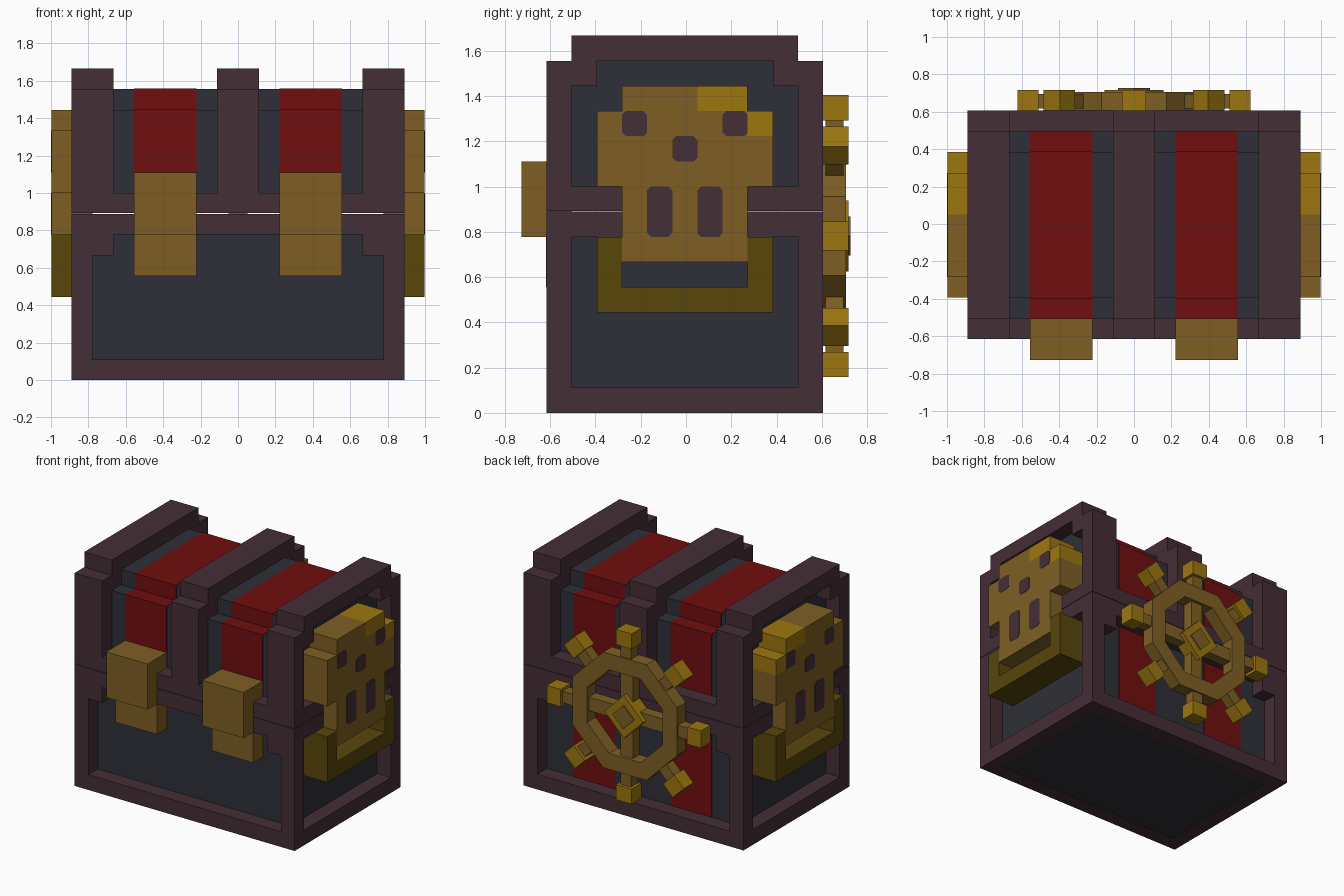
import bpy, bmesh, math
from mathutils import Matrix, Vector

if "Cube" in bpy.data.objects:
    bpy.data.objects.remove(bpy.data.objects["Cube"])

U = 1 / 9            # model grid unit
SHIFT = -0.005       # centres the whole model in y


def mat(name, hexcol):
    m = bpy.data.materials.new(name)
    lin = []
    for i in (0, 2, 4):
        c = int(hexcol[i:i + 2], 16) / 255
        lin.append(c / 12.92 if c < 0.04045 else ((c + 0.055) / 1.055) ** 2.4)
    m.diffuse_color = (*lin, 1)
    m.use_nodes = True
    m.node_tree.nodes["Principled BSDF"].inputs["Base Color"].default_value = m.diffuse_color
    return m


PURPLE = mat("purple_wood", "452E37")
DARK = mat("dark_slate", "2F3038")
RED = mat("red_cloth", "700E0E")
BROWN = mat("bronze", "7E5F24")
GOLD = mat("gold", "9C7710")
OLIVE = mat("dark_gold", "58460B")


def finish(name, bm, material):
    bmesh.ops.recalc_face_normals(bm, faces=bm.faces)
    for v in bm.verts:
        v.co = v.co * U + Vector((0, SHIFT, 0))
    me = bpy.data.meshes.new(name)
    bm.to_mesh(me)
    bm.free()
    me.materials.append(material)
    ob = bpy.data.objects.new(name, me)
    bpy.context.collection.objects.link(ob)
    return ob


def add_box(bm, x0, x1, y0, y1, z0, z1):
    m = Matrix.Translation(((x0 + x1) / 2, (y0 + y1) / 2, (z0 + z1) / 2))
    m = m @ Matrix.Diagonal((abs(x1 - x0), abs(y1 - y0), abs(z1 - z0), 1))
    bmesh.ops.create_cube(bm, size=1, matrix=m)


def boxes(name, material, *specs):
    bm = bmesh.new()
    for s in specs:
        add_box(bm, *s)
    return finish(name, bm, material)


def prism(name, material, pts, x0, x1):
    """Extrude a (y, z) outline along x."""
    bm = bmesh.new()
    f = bm.faces.new([bm.verts.new((x0, y, z)) for y, z in pts])
    r = bmesh.ops.extrude_face_region(bm, geom=[f])
    for v in r["geom"]:
        if isinstance(v, bmesh.types.BMVert):
            v.co.x = x1
    return finish(name, bm, material)


def step(w, base, top, o=0):
    """Stepped lid outline from -y foot to +y foot."""
    half = [(w + o, base), (w + o, top - 1 + o), (w - 1 + o, top - 1 + o), (w - 1 + o, top + o)]
    return [(-y, z) for y, z in half] + half[::-1]


# chest base: recessed body and frame
boxes("base_body", DARK, (-7, 7, -4.5, 4.5, 0.02, 7.97))
specs = []
for s in (-1, 1):
    for z in (0, 7):
        specs.append((-8, 8, s * 4.5, s * 5.5, z, z + 1))
        specs.append((s * 7, s * 8, -4.5, 4.5, z, z + 1))
    for t in (-1, 1):
        specs.append((s * 7, s * 8, t * 4.5, t * 5.5, 1, 7))
        specs.append((s * 6, s * 7, t * 4.5, t * 5.5, 6, 7))
boxes("base_frame", PURPLE, *specs)

# lid: recessed stepped body, three ribs, lower rails
LB = 8.03
prism("lid_body", DARK, step(4.5, LB, 14), -7, 7)
for name, x0, x1 in (("left", -8, -6), ("middle", -1, 1), ("right", 6, 8)):
    prism("lid_rib_" + name, PURPLE, step(5.5, LB, 15) + step(4.5, LB, 14)[::-1], x0, x1)
rails = []
for s in (-1, 1):
    rails.append((s * 7, s * 8, -4.5, 4.5, LB, 9))
    for x in (-6, 1):
        rails.append((x, x + 5, s * 4.5, s * 5.5, LB, 9))
boxes("lid_rails", PURPLE, *rails)

# red straps and front latches
for side, x0, x1 in (("left", -5, -2), ("right", 2, 5)):
    prism("lid_strap_" + side, RED, step(4.5, 9, 14, 0.03), x0, x1)
    boxes("back_strap_" + side, RED, (x0, x1, 4.5, 4.53, 1, 7))
    boxes("latch_" + side, BROWN, (x0, x1, -6.5, -4.5, 7, 10), (x0, x1, -5.52, -4.5, 5, 7))

# skull plaques on both ends
SKULL = [(-2.5, 6), (2.5, 6), (2.5, 9), (3.5, 9), (3.5, 11), (2.5, 11), (2.5, 12), (0.5, 12),
         (0.5, 13), (-2.5, 13), (-2.5, 12), (-3.5, 12), (-3.5, 9), (-2.5, 9)]
JAW = [(-3.5, 4), (3.5, 4), (3.5, 7), (2.5, 7), (2.5, 5), (-2.5, 5), (-2.5, 7), (-3.5, 7)]
MARKS = {"eye_a": (-2.5, -1.5, 11, 12), "eye_b": (1.5, 2.5, 11, 12), "nose": (-0.5, 0.5, 10, 11),
         "tooth_gap_a": (-1.5, -0.5, 7, 9), "tooth_gap_b": (0.5, 1.5, 7, 9)}
for side, s in (("left", -1), ("right", 1)):
    prism("skull_" + side, BROWN, SKULL, s * 7, s * 8.98)
    prism("jaw_" + side, OLIVE, JAW, s * 7, s * 8.98)
    boxes("skull_shine_" + side, GOLD, (s * 7, s * 8.98, 0.5, 2.5, 12, 13),
          (s * 7, s * 8.98, 2.5, 3.5, 11, 12))
    for mark, (a, b, c, d) in MARKS.items():
        k = 0.15
        pts = [(a + k, c), (b - k, c), (b, c + k), (b, d - k),
               (b - k, d), (a + k, d), (a, d - k), (a, c + k)]
        prism(f"{mark}_{side}", PURPLE, pts, s * 8.97, s * 9)

# ship wheel on the back
CZ = 7.03


def wheel_boxes(name, material, angles, x, r0, r1, y0, y1):
    bm = bmesh.new()
    for a in angles:
        part = bmesh.new()
        add_box(part, -x, x, y0, y1, r0, r1)
        m = Matrix.Translation((0, 0, CZ)) @ Matrix.Rotation(math.radians(a), 4, 'Y')
        part.transform(m)
        tmp = bpy.data.meshes.new("tmp")
        part.to_mesh(tmp)
        part.free()
        bm.from_mesh(tmp)
        bpy.data.meshes.remove(tmp)
    return finish(name, bm, material)


# octagonal rim with flats facing the handles
bm = bmesh.new()
loops = []
for r in (3.8, 2.75):
    for y in (5.5, 6.4):
        loops.append([bm.verts.new((r / math.cos(math.pi / 8) * math.sin((i + 0.5) * math.pi / 4), y,
                                    CZ + r / math.cos(math.pi / 8) * math.cos((i + 0.5) * math.pi / 4)))
                      for i in range(8)])
for a, b in ((0, 1), (1, 3), (3, 2), (2, 0)):
    for i in range(8):
        j = (i + 1) % 8
        bm.faces.new((loops[a][i], loops[a][j], loops[b][j], loops[b][i]))
finish("wheel_rim", bm, BROWN)

eight = range(0, 360, 45)
wheel_boxes("wheel_handles", BROWN, eight, 0.38, 3.7, 4.65, 5.6, 6.3)
wheel_boxes("wheel_knobs", GOLD, eight, 0.57, 4.6, 5.6, 5.5, 6.5)
wheel_boxes("wheel_spokes", BROWN, range(0, 360, 90), 0.45, 0.5, 2.85, 5.5, 6.2)
wheel_boxes("wheel_hub", GOLD, [45], 1.0, -1.0, 1.0, 5.5, 6.5)
wheel_boxes("wheel_hub_cap", BROWN, [45], 0.55, -0.55, 0.55, 6.4, 6.59)
